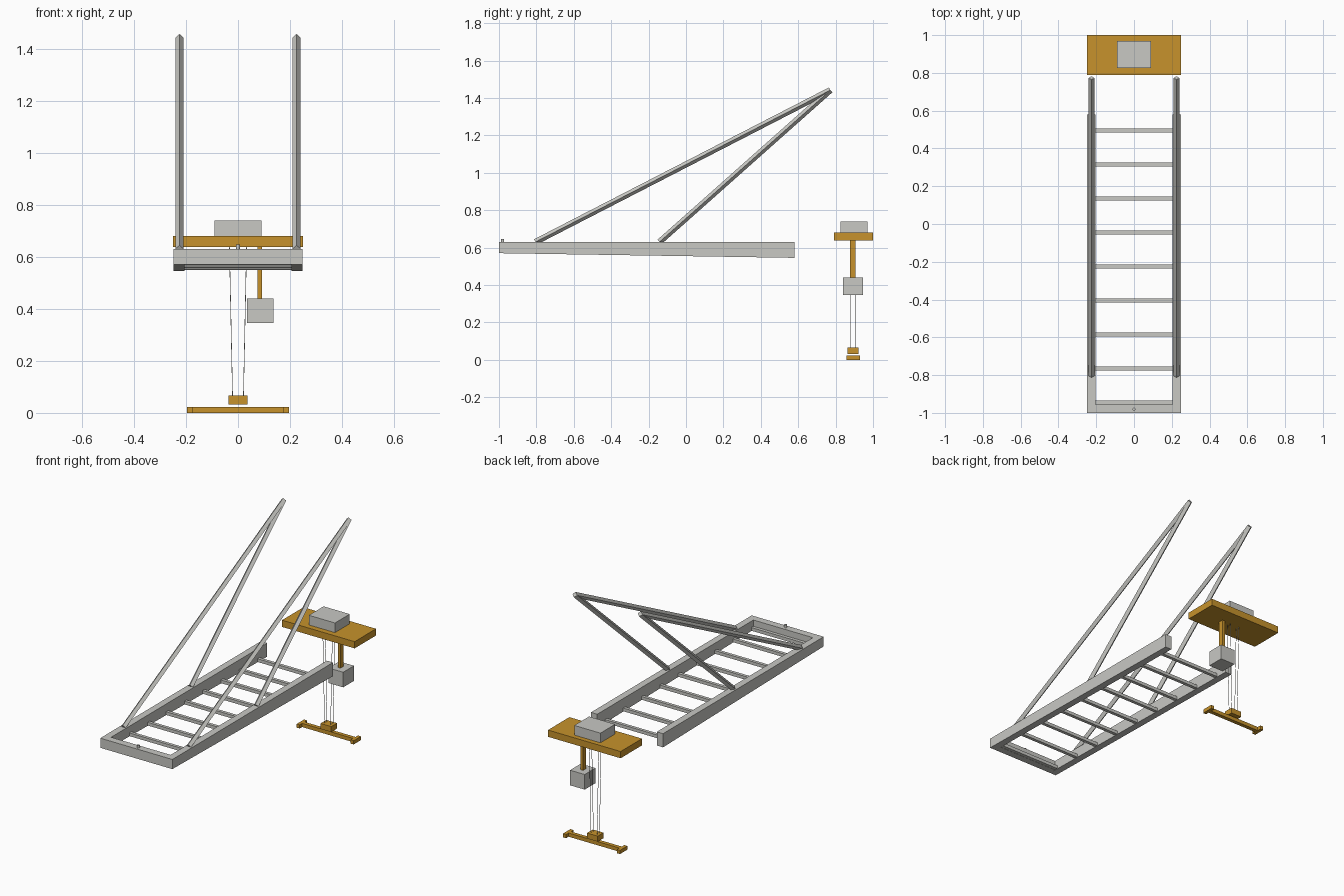
import bpy, bmesh, math
from mathutils import Vector

if "Cube" in bpy.data.objects:
    bpy.data.objects.remove(bpy.data.objects["Cube"])


def material(name, rgb):
    m = bpy.data.materials.new(name)
    m.diffuse_color = (*rgb, 1)
    m.use_nodes = True
    m.node_tree.nodes["Principled BSDF"].inputs["Base Color"].default_value = m.diffuse_color
    return m


GREY = material("light grey", (0.58, 0.58, 0.55))
ORANGE = material("amber", (0.57, 0.29, 0.025))


def finish(name, bm, mat):
    bmesh.ops.recalc_face_normals(bm, faces=bm.faces)
    me = bpy.data.meshes.new(name)
    bm.to_mesh(me)
    bm.free()
    me.materials.append(mat)
    ob = bpy.data.objects.new(name, me)
    bpy.context.collection.objects.link(ob)
    return ob


def box(name, x, y, z, mat):
    """Box from (min, max) pairs."""
    bm = bmesh.new()
    bmesh.ops.create_cube(bm, size=1)
    for v in bm.verts:
        v.co = [r[0] if c < 0 else r[1] for r, c in zip((x, y, z), v.co)]
    return finish(name, bm, mat)


def rod(name, a, b, radius, sides, mat, spin=0.0):
    """Straight prism between two points."""
    a, b = Vector(a), Vector(b)
    d = b - a
    bm = bmesh.new()
    bmesh.ops.create_cone(bm, cap_ends=True, segments=sides, radius1=radius,
                          radius2=radius, depth=d.length)
    # local x stays across the model so the edges line up
    zx = d.normalized()
    xx = (Vector((1, 0, 0)) - zx * zx.x).normalized()
    yx = zx.cross(xx)
    c, s = math.cos(spin), math.sin(spin)
    for v in bm.verts:
        p = v.co.copy()
        px, py = p.x * c - p.y * s, p.x * s + p.y * c
        v.co = (a + b) / 2 + xx * px + yx * py + zx * p.z
    return finish(name, bm, mat)


def underside(y):
    return 0.57 - 0.025 * (y + 1) / 1.58


# tapered side beams with the diamond-section stays above them
for side, s in (("left", -1), ("right", 1)):
    xs = sorted((s * 0.205, s * 0.248))
    beam = box(side + "_beam", xs, (-1, 0.58), (0.57, 0.63), GREY)
    for v in beam.data.vertices:
        if v.co.z < 0.6:
            v.co.z = underside(v.co.y)
    tip = (s * 0.225, 0.772, 1.442)
    rod(side + "_long_stay", (s * 0.225, -0.805, 0.63), tip, 0.016, 4, GREY)
    rod(side + "_short_stay", (s * 0.225, -0.142, 0.63), tip, 0.016, 4, GREY)

# closing beam and its small pin
box("front_beam", (-0.205, 0.205), (-1, -0.955), (0.57, 0.63), GREY)
rod("front_pin", (0, -0.98, 0.625), (0, -0.98, 0.647), 0.008, 12, GREY)

# rungs
for i in range(9):
    y = -0.945 + 0.18 * i
    z = underside(y) + 0.002
    box("rung_%d" % (i + 1), (-0.206, 0.206), (y - 0.01, y + 0.01),
        (z, z + 0.02), GREY)

# trolley, machinery and cabin
box("trolley_deck", (-0.25, 0.25), (0.79, 1.0), (0.638, 0.68), ORANGE)
box("winch_housing", (-0.09, 0.09), (0.825, 0.97), (0.68, 0.74), GREY)
box("cabin_post", (0.074, 0.092), (0.876, 0.906), (0.44, 0.64), ORANGE)
box("cabin", (0.035, 0.136), (0.84, 0.946), (0.346, 0.44), GREY)

# hoist ropes
for sx in (-1, 1):
    for y in (0.881, 0.904):
        rod("hoist_rope", (sx * 0.033, y, 0.64), (sx * 0.021, y, 0.066),
            0.0014, 6, GREY)

# hook block and spreader
box("hook_block", (-0.037, 0.037), (0.864, 0.921), (0.032, 0.066), ORANGE)
box("spreader_bar", (-0.176, 0.176), (0.881, 0.905), (0.0, 0.023), ORANGE)
for s in (-1, 1):
    box("spreader_end", sorted((s * 0.175, s * 0.196)), (0.857, 0.929),
        (0.0, 0.023), ORANGE)
